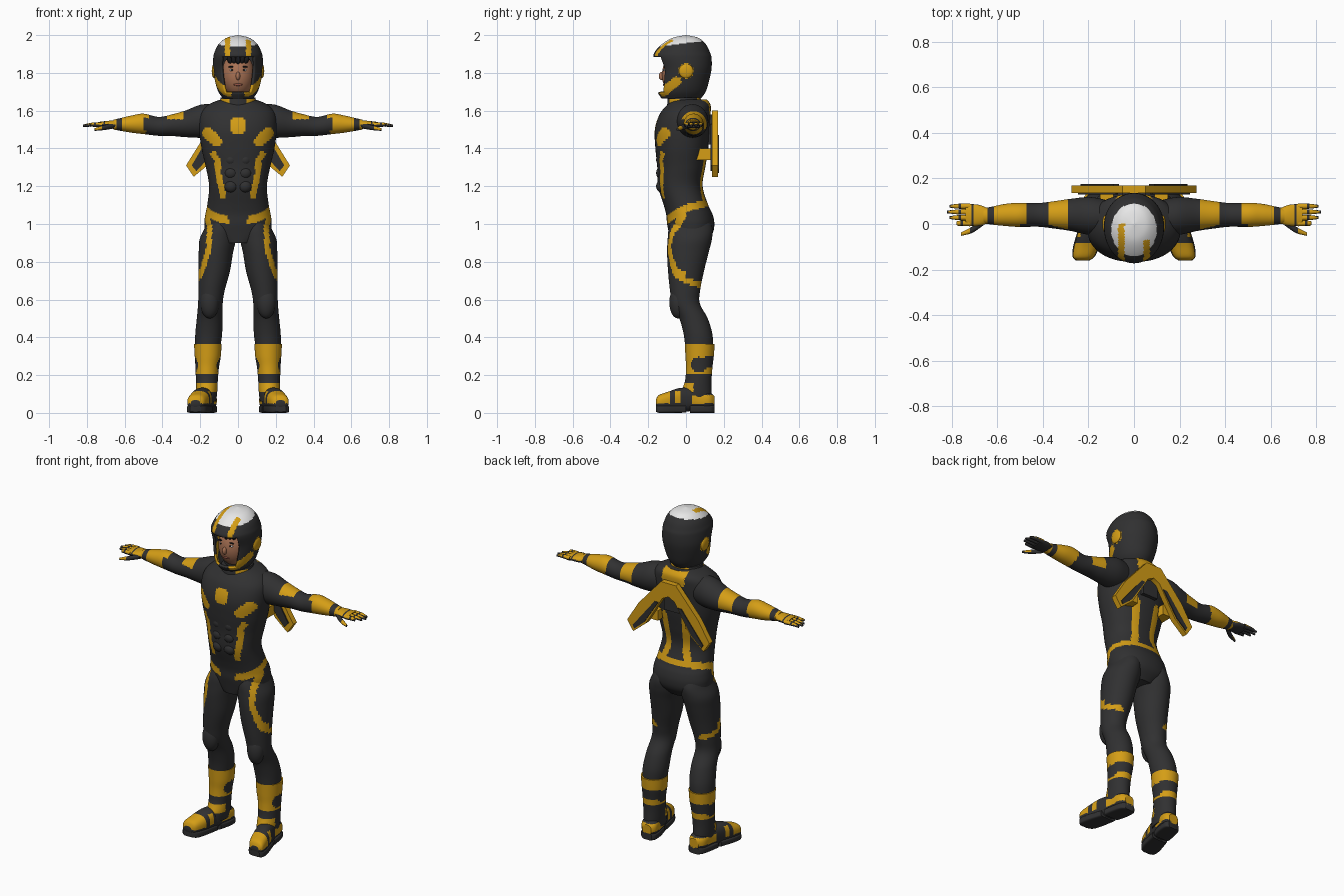
import bpy
import bmesh
from math import cos, sin, pi, hypot, copysign
from mathutils import Matrix, Vector

default_cube = bpy.data.objects.get("Cube")
if default_cube:
    bpy.data.objects.remove(default_cube, do_unlink=True)

UNIT = 0.01  # section tables are written in hundredths
COLOURS = {
    "charcoal": (0.03, 0.03, 0.031),
    "amber": (0.66, 0.34, 0.008),
    "white": (0.85, 0.85, 0.85),
    "skin": (0.4, 0.17, 0.09),
    "lips": (0.3, 0.09, 0.06),
    "black": (0.008, 0.008, 0.009),
}
MATERIALS = {}
for title, rgb in COLOURS.items():
    mat = bpy.data.materials.new(title)
    mat.use_nodes = True
    mat.diffuse_color = (*rgb, 1)
    shader = mat.node_tree.nodes["Principled BSDF"]
    shader.inputs["Base Color"].default_value = (*rgb, 1)
    shader.inputs["Roughness"].default_value = 0.7
    MATERIALS[title] = mat


def finish(name, bm, paint, mirror=False, shell=0):
    """Turn a bmesh into an object; paint is a colour name or a rule on face centres."""
    bmesh.ops.recalc_face_normals(bm, faces=bm.faces)
    used = []
    for face in bm.faces:
        colour = paint(face.calc_center_median()) if callable(paint) else paint
        if colour not in used:
            used.append(colour)
        face.material_index = used.index(colour)
    mesh = bpy.data.meshes.new(name)
    bm.to_mesh(mesh)
    bm.free()
    for colour in used:
        mesh.materials.append(MATERIALS[colour])
    obj = bpy.data.objects.new(name, mesh)
    bpy.context.collection.objects.link(obj)
    bpy.ops.object.select_all(action="DESELECT")
    obj.select_set(True)
    bpy.context.view_layer.objects.active = obj
    bpy.ops.object.shade_smooth_by_angle(angle=pi / 4)
    if shell:
        solid = obj.modifiers.new("shell", "SOLIDIFY")
        solid.thickness = shell
    if mirror:
        obj.modifiers.new("mirror", "MIRROR")
    return obj


def smooth_rows(sections, steps):
    """Run a smooth curve through the section table."""
    rows = []
    last = len(sections) - 1
    for i in range(last):
        a, b, c, d = (sections[min(max(k, 0), last)] for k in range(i - 1, i + 3))
        for s in range(steps + (i == last - 1)):
            t = s / steps
            rows.append([UNIT * (q + t * (r - p + t * (2 * p - 5 * q + 4 * r - e
                         + t * (3 * (q - r) + e - p))) / 2)
                         for p, q, r, e in zip(a, b, c, d)])
    return rows


def loft(name, sections, paint, axis="z", sides=64, steps=8, power=2,
         mirror=False, hole=None, shell=0):
    """Skin rounded sections (position, centre a, centre b, radius a, radius b)."""
    bm = bmesh.new()
    rings, heights = [], []
    for t, ca, cb, ra, rb in smooth_rows(sections, steps):
        ring = []
        for k in range(sides):
            c, s = cos(2 * pi * k / sides), sin(2 * pi * k / sides)
            a = ca + max(ra, UNIT / 9) * copysign(abs(c) ** (2 / power), c)
            b = cb + max(rb, UNIT / 9) * copysign(abs(s) ** (2 / power), s)
            spot = {"x": (t, a, b), "y": (a, t, b), "z": (a, b, t)}[axis]
            ring.append(bm.verts.new(spot))
        rings.append(ring)
        heights.append(t)
    for j in range(len(rings) - 1):
        low, high = rings[j], rings[j + 1]
        for k in range(sides):
            angle = 2 * pi * (k + 0.5) / sides
            if hole and hole(angle, (heights[j] + heights[j + 1]) / 2):
                continue
            n = (k + 1) % sides
            bm.faces.new((low[k], low[n], high[n], high[k]))
    if not hole:
        bm.faces.new(rings[0])
    bm.faces.new(rings[-1])
    return finish(name, bm, paint, mirror, shell)


def ball(name, centre, radii, paint, mirror=False, sides=24, tilt=0):
    bm = bmesh.new()
    place = (Matrix.Translation(centre) @ Matrix.Rotation(tilt, 4, "Y")
             @ Matrix.Diagonal((*radii, 1)))
    bmesh.ops.create_uvsphere(bm, u_segments=sides, v_segments=sides, radius=1, matrix=place)
    return finish(name, bm, paint, mirror)


def plate(name, outline, front, back, paint, mirror=False):
    """Extrude an outline given in x and z, in hundredths, between two depths."""
    bm = bmesh.new()
    base = bm.faces.new([bm.verts.new((x * UNIT, front, z * UNIT)) for x, z in outline])
    grown = bmesh.ops.extrude_face_region(bm, geom=[base])["geom"]
    bmesh.ops.translate(bm, vec=(0, back - front, 0),
                        verts=[v for v in grown if isinstance(v, bmesh.types.BMVert)])
    return finish(name, bm, paint, mirror)


def near(u, v, path, reach):
    """True when (u, v) lies within reach of a polyline, all in hundredths."""
    here = Vector((u, v)) / UNIT
    for a, b in zip(path, path[1:]):
        a, b = Vector(a), Vector(b)
        f = min(max((here - a).dot(b - a) / (b - a).length_squared, 0), 1)
        if (here - a.lerp(b, f)).length < reach:
            return True
    return False


def choose(test, yes="amber", no="charcoal"):
    return yes if test else no


# Suit markings shared by torso and legs
THIGH_STRIPE = [(16.5, 105), (15, 98), (15.5, 87), (18.5, 77), (20.5, 72)]
HIP_BAND = [(-10, 102), (-5, 106), (2, 109), (12, 111)]


def torso_paint(p):
    x, y, z = abs(p.x), p.y, p.z
    if y < 0:
        marked = (hypot(x, z - 1.52) < 0.045
                  or near(x, z, [(16, 148), (11.5, 144)], 3)
                  or near(x, z, [(13, 137), (11, 134), (10.5, 127), (8, 115)], 1.6)
                  or near(x, z, THIGH_STRIPE, 1.4))
    else:
        marked = (near(x, z, [(8, 111), (6, 118), (7, 138)], 2)
                  or (z > 1.58 and x < 0.075 and y > 0.04))
    return choose(marked or (x > 0.05 and near(y, z, HIP_BAND, 1.8))
                  or (y > 0 and near(y, z, HIP_BAND, 1.8)))


def leg_paint(p):
    front = p.y < 0 and near(p.x, p.z, THIGH_STRIPE, 1.4)
    wrap = p.x > 0.14 and near(p.y, p.z, [(-5, 73), (0, 70), (7, 68)], 1.5)
    return choose(front or wrap)


loft("torso", [(90, 0, 1, 9, 9), (95, 0, 2.5, 16.5, 11.5), (100, 0, 2.5, 17.8, 12.5),
               (105, 0, 1.8, 17.3, 12.3), (110, 0, 0, 16.3, 11.8), (120, 0, -3, 15.3, 11.8),
               (130, 0, -2.5, 17, 12.7), (140, 0, -2.2, 19.3, 14), (150, 0, -2, 20.5, 14.5),
               (158, 0, -0.5, 20, 13.5), (163, 0, 1.5, 16, 11.5), (166, 0, 2, 9, 9)],
     torso_paint, sides=112, power=2.2)
for row in range(3):
    ball("abdominal_muscle", (0.037, -0.128, 1.2 + 0.07 * row), (0.036, 0.03, 0.034),
         "charcoal", mirror=True)

# Legs and knee pads
loft("leg", [(104, 9, 2.5, 6, 9), (98, 9.5, 2.5, 8, 11.5), (92, 10.7, 2, 9.6, 11.7),
             (85, 11.7, 1, 9.1, 11), (75, 12.6, 0, 8.3, 9.5), (65, 14, -0.5, 7, 8),
             (58, 14.6, 0, 6.5, 7.3), (50, 15, 4, 6.8, 7.5), (42, 15.5, 6.3, 7.1, 7.6),
             (35, 16, 7, 6.7, 7.4)], leg_paint, mirror=True)
ball("knee_pad", (0.15, -0.042, 0.585), (0.05, 0.046, 0.085),
     lambda p: choose(0.642 < p.z < 0.66), mirror=True, sides=32)


# Boots: banded shaft, shoe and sole
def shaft_paint(p):
    side_gap = hypot((p.y - 0.07) / 0.045, (p.z - 0.255) / 0.04) < 1
    back_gap = p.y > 0.1 and 0.235 < p.z < 0.295
    bands = p.z > 0.2 or (0.11 < p.z < 0.16 and p.y < 0.04)
    return choose(bands and not side_gap and not back_gap)


def shoe_paint(p):
    toe = p.y < -0.03 and 0.05 < p.z < 0.115 and not -0.085 < p.y < -0.06
    heel = p.y > 0.03 and 0.05 < p.z < 0.095
    return choose(toe or heel)


loft("boot_shaft", [(36.5, 16, 7.3, 7.3, 7.9), (30, 16, 7.2, 6.9, 7.5), (24, 16.3, 7, 6.2, 7),
                    (17, 16.5, 6.5, 5.8, 7), (11, 16.6, 5.5, 5.6, 8), (6, 16.6, 5.5, 5, 8)],
     shaft_paint, mirror=True, steps=6)
loft("shoe", [(-16, 22.5, 5, 2.5, 1.8), (-14.5, 22.2, 5.5, 4.5, 3.8), (-10, 21, 6, 5.3, 5),
              (-3, 19.2, 7, 5.2, 6.2), (5, 17.2, 7, 5, 6), (12, 16.2, 6.5, 5, 4.8),
              (15, 15.8, 6, 3, 3)], shoe_paint, axis="y", power=2.5, mirror=True)
loft("sole_front", [(-16, 22.5, 2.2, 3, 1.6), (-14, 22, 2, 5, 2), (-9, 20.8, 2, 5.7, 2),
                    (0, 18.5, 2, 5.2, 1.9)], "charcoal", axis="y", power=5, mirror=True)
loft("sole_heel", [(2, 18, 2, 5.2, 2), (8, 16.8, 2, 5.5, 2), (13, 16, 2, 4.9, 2),
                   (15, 15.8, 2, 3.2, 2)], "charcoal", axis="y", power=5, mirror=True)


# Arms and gloved hands
def arm_paint(p):
    upper = 0.29 < p.x < 0.375 and (p.z > 1.555 or (p.y > 0.05 and p.z > 1.5))
    fore = 0.47 + 0.4 * max(0, 1.53 - p.z) < p.x < 0.61 and not (p.y < 0 and p.x < 0.5)
    return choose(upper or fore or p.x > 0.645)


def hand_paint(p):
    return choose(p.z > 1.528 and (p.x < 0.7 or p.x > 0.715) and not 0.755 < p.x < 0.765)


loft("arm", [(10, 3, 155, 7, 8), (19, 3.5, 154.5, 8.3, 8.8), (28, 4, 153, 7, 7),
             (35, 4, 152.3, 6, 5.7), (42, 4, 151.7, 5.2, 5), (50, 4, 153, 5.3, 5.4),
             (56, 4, 152.9, 4.9, 4.6), (62, 3.7, 152.7, 4, 3.4), (66, 3.6, 152.6, 3.3, 2.6)],
     arm_paint, axis="x", mirror=True)
loft("palm", [(64, 3.6, 152.6, 3.2, 2.2), (68, 3.8, 152.6, 4.6, 2.1), (74, 4, 152.5, 4.9, 1.5)],
     hand_paint, axis="x", sides=32, mirror=True)
for finger in range(4):
    across = 0.3 + 2.5 * finger
    tip = 79 + (2, 3, 2, 0)[3 - finger] - (finger == 0)
    loft("finger", [(72, across, 152.5, 1.3, 1.3), (77, across, 152.6, 1.1, 1.1),
                    (tip, across, 152, 0.6, 0.6)],
         hand_paint, axis="x", sides=12, steps=5, mirror=True)
loft("thumb", [(66, 1, 152, 1.5, 1.5), (71, -2.5, 151, 1.4, 1.3), (76, -4.5, 150, 0.7, 0.7)],
     lambda p: choose(p.x > 0.72 and p.z > 1.5), axis="x", sides=12, steps=5, mirror=True)

# Neck and collar
loft("neck", [(158, 0, 0, 7, 7), (172, 0, -1, 7, 7)], "charcoal", sides=32)
loft("collar", [(157, 0, 0, 12, 11), (162, 0, -0.5, 10.2, 9.6), (167, 0, -1, 9.2, 8.6)],
     lambda p: choose((p.y < 0 and 0.045 < abs(p.x) < 0.09 and 1.61 < p.z < 1.66) or p.y > 0.06))


# Helmet with an open face
def helmet_paint(p):
    x, y, z = abs(p.x), p.y, p.z
    stripe_end = 0 if p.x < 0 else -0.07
    if z > 1.89 and 0.042 < x < 0.07 and y < stripe_end:
        return "amber"
    if z > 1.92 and hypot(x / 0.1, (y + 0.025) / 0.115) < 1:
        return "white"
    ear = x > 0.08 and hypot(y, z - 1.81) < 0.04
    return choose(ear or (x > 0.035 and near(y, z, [(-12, 170), (-5, 175.5)], 2.5)))


loft("helmet", [(166.5, 0, -2.5, 8, 10.5), (170, 0, -2.3, 10.4, 12.7), (175, 0, -1.5, 12, 13.5),
                (182, 0, -0.7, 13.1, 14.2), (188, 0, -1.8, 13.1, 15.3), (191, 0, -2, 12.4, 14.6),
                (195, 0, -1.2, 10.4, 11.8), (198.5, 0, -0.3, 6.2, 7), (200, 0, 0, 0.2, 0.2)],
     helmet_paint, sides=112, shell=0.014,
     hole=lambda a, z: sin(a) < 0 and abs(cos(a)) < 0.68 and 1.697 < z < 1.885)
ball("ear_disc", (0.127, 0, 1.81), (0.012, 0.038, 0.038), "amber", mirror=True)

# Face and hair
ball("head", (0, -0.035, 1.79), (0.086, 0.092, 0.12),
     lambda p: choose(p.z > 1.865, "black", "skin"), sides=40)
ball("nose", (0, -0.128, 1.783), (0.012, 0.016, 0.022), "skin")
ball("mouth", (0, -0.114, 1.738), (0.024, 0.008, 0.007), "lips")
ball("eye", (0.032, -0.114, 1.815), (0.013, 0.006, 0.006), "white", mirror=True)
ball("pupil", (0.032, -0.119, 1.815), (0.005, 0.003, 0.005), "black", mirror=True)
ball("eyebrow", (0.034, -0.112, 1.832), (0.018, 0.006, 0.004), "black", mirror=True)
for lock in range(5):
    side = lock - 2
    ball("hair_lock", (0.022 * side, -0.112 + 0.008 * abs(side), 1.868),
         (0.013, 0.012, 0.022), "black", tilt=0.25 * side)

# Folded back wings, their dark panels and mounts
plate("wing", [(0, 160), (5, 160), (20, 143), (27.5, 131), (23.5, 125), (15, 132),
               (4, 150), (0, 152)], 0.137, 0.17, "amber", mirror=True)
plate("wing_front_panel", [(8, 153), (18, 142), (24.5, 131), (22, 128), (16.5, 134), (7, 148)],
      0.13, 0.138, "charcoal", mirror=True)
plate("wing_back_panel", [(6.5, 147), (9, 147), (23.5, 129), (22.5, 127), (16, 132.5)],
      0.169, 0.175, "charcoal", mirror=True)
plate("wing_mount", [(-5, 142), (5, 142), (5, 158), (-5, 158)], 0.08, 0.14, "charcoal")
plate("wing_strut", [(9, 134), (15, 134), (15, 140), (9, 140)], 0.05, 0.14, "amber", mirror=True)
